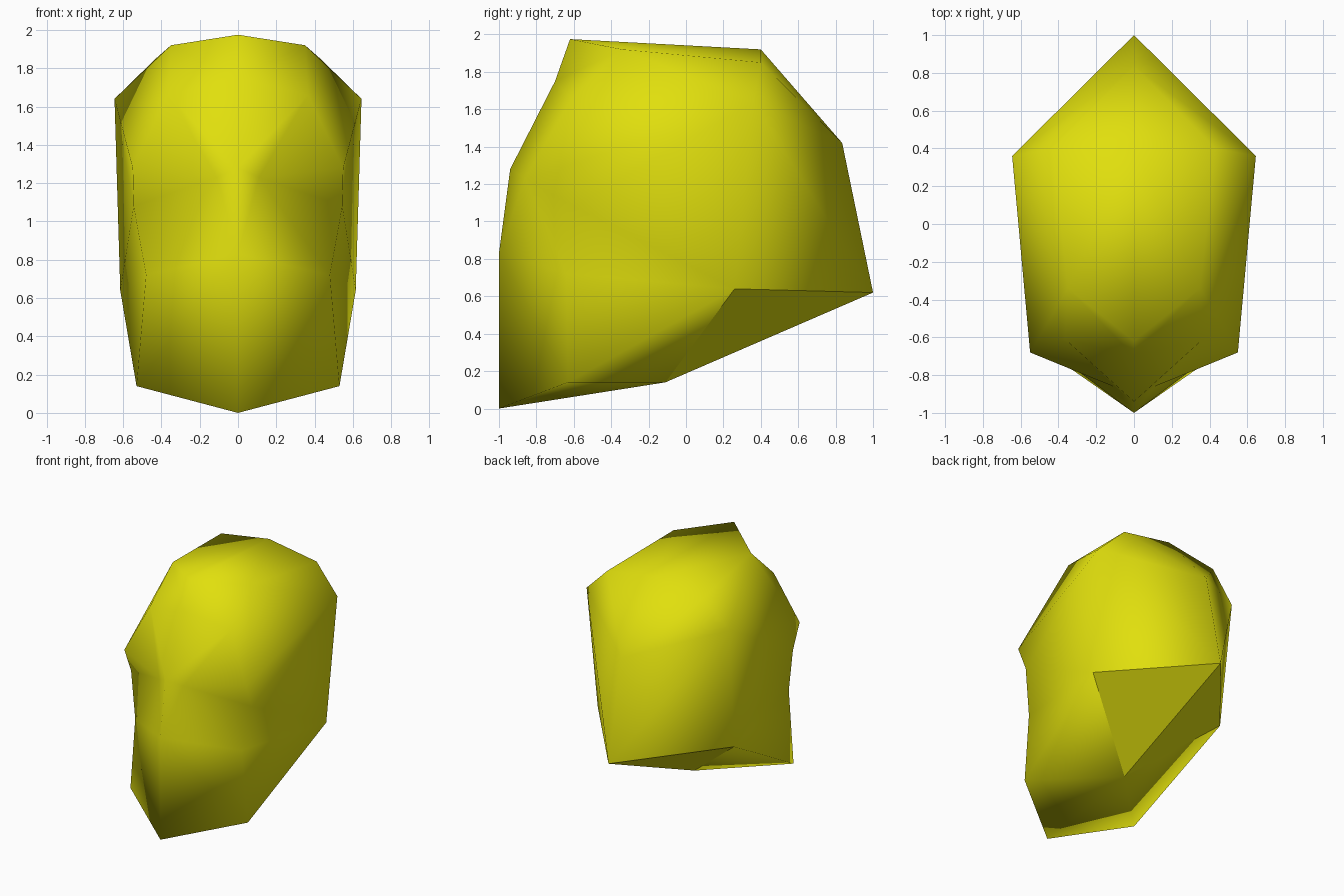
import bpy, bmesh

if "Cube" in bpy.data.objects:
    bpy.data.objects.remove(bpy.data.objects["Cube"])

# Midline profile of the head (x = 0): y, z
midline = {
    "top": (-0.62, 1.975), "forehead": (-0.70, 1.75), "brow": (-0.94, 1.28),
    "nose": (-1.0, 0.83), "chin": (-1.0, 0.0), "throat": (-0.11, 0.14),
    "nape": (1.0, 0.62), "back": (0.835, 1.42), "crown": (0.40, 1.92),
}
# Points of one half, mirrored in x
side = {
    "crown_front": (0.35, -0.34, 1.92), "crown_back": (0.43, 0.40, 1.85),
    "wide": (0.645, 0.36, 1.64), "temple": (0.365, -0.61, 1.66),
    "brow_side": (0.55, -0.68, 1.28), "eye": (0.545, -0.60, 1.08),
    "eye_corner": (0.11, -0.86, 1.23),
    "cheek": (0.48, -0.64, 0.72), "jaw": (0.53, -0.63, 0.14),
    "ear": (0.615, 0.26, 0.64),
}
# Patches of one half, by point name
patches = [
    # skull cap
    "top crown_front crown", "crown_front crown_back crown",
    "crown_front wide crown_back",
    # back of skull
    "crown crown_back back", "crown_back wide back",
    "back wide nape", "wide ear nape",
    # forehead
    "top forehead crown_front", "forehead temple crown_front",
    "forehead brow temple", "temple brow eye_corner",
    "temple eye_corner brow_side", "crown_front temple brow_side",
    "crown_front brow_side wide",
    # face and cheek
    "brow nose eye_corner", "eye_corner eye brow_side",
    "eye_corner cheek eye", "eye_corner nose cheek",
    "nose chin jaw", "nose jaw cheek",
    "brow_side eye wide", "eye ear wide", "eye cheek ear", "cheek jaw ear",
    # under the jaw
    "ear jaw throat", "jaw chin throat",
]
neck_patch = "ear throat nape"

mesh = bpy.data.meshes.new("head")
head = bpy.data.objects.new("head", mesh)
bpy.context.collection.objects.link(head)
bm = bmesh.new()

mid = {n: bm.verts.new((0, y, z)) for n, (y, z) in midline.items()}
for s in (1, -1):
    pts = dict(mid)
    pts.update({n: bm.verts.new((s * x, y, z)) for n, (x, y, z) in side.items()})
    for patch in patches + [neck_patch]:
        vs = [pts[n] for n in patch.split()]
        face = bm.faces.new(vs)
        face.smooth = patch != neck_patch

# Neck cut: flat faces with hard borders
for f in bm.faces:
    if not f.smooth:
        for e in f.edges:
            e.smooth = False

bmesh.ops.recalc_face_normals(bm, faces=bm.faces[:])
bm.to_mesh(mesh)
bm.free()

yellow = bpy.data.materials.new("yellow")
yellow.diffuse_color = (0.75, 0.74, 0.004, 1)
yellow.use_nodes = True
yellow.node_tree.nodes["Principled BSDF"].inputs["Base Color"].default_value = yellow.diffuse_color
mesh.materials.append(yellow)
